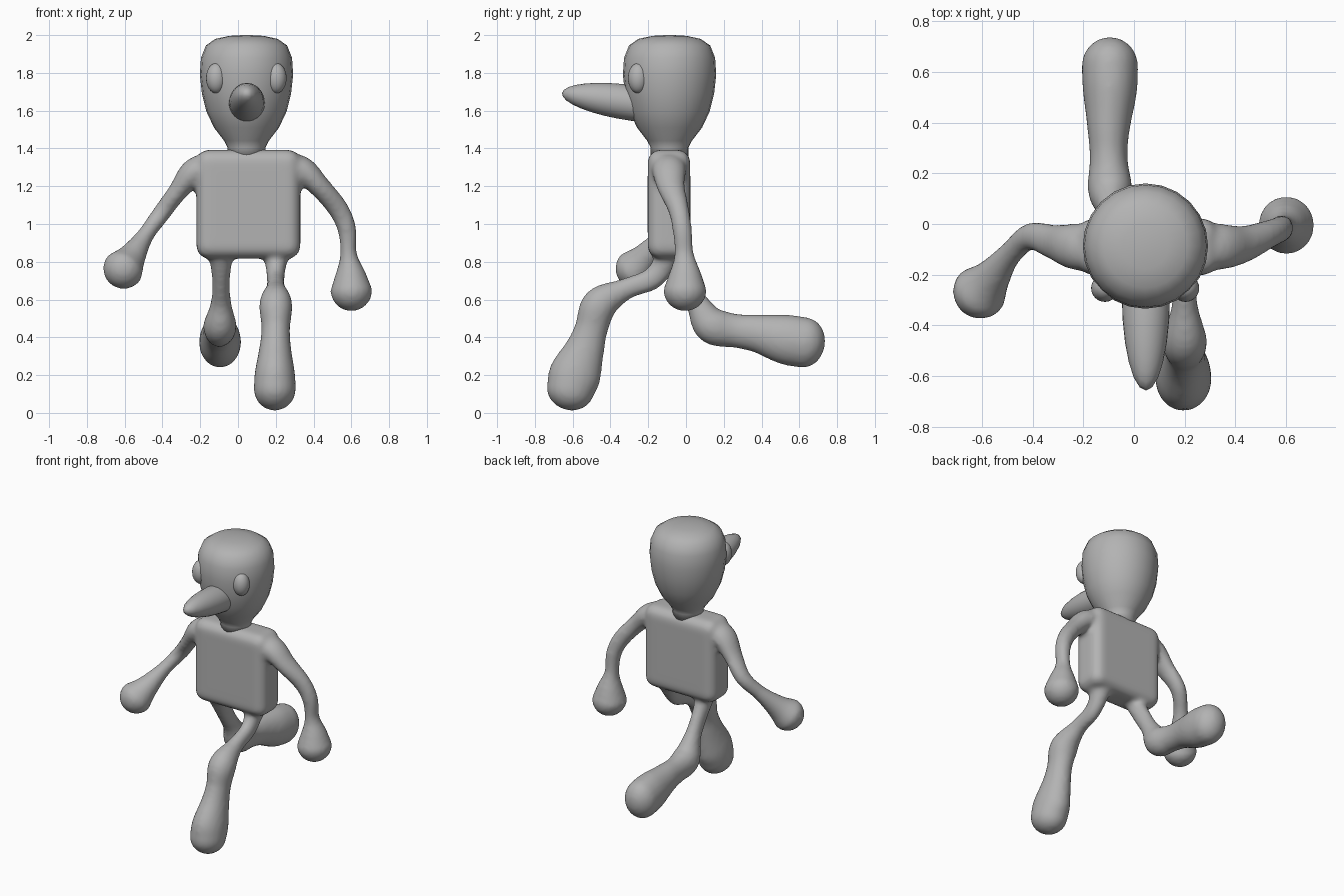
import bpy, bmesh, math
from mathutils import Vector, Matrix

old = bpy.data.objects.get("Cube")
if old:
    bpy.data.objects.remove(old, do_unlink=True)

grey = bpy.data.materials.new("clay grey")
grey.use_nodes = True
grey.diffuse_color = (0.45, 0.45, 0.45, 1)
grey.node_tree.nodes["Principled BSDF"].inputs["Base Color"].default_value = (0.45, 0.45, 0.45, 1)


def finish(name, bm):
    """Turn a bmesh into a smooth, coloured object."""
    bmesh.ops.recalc_face_normals(bm, faces=bm.faces)
    mesh = bpy.data.meshes.new(name)
    bm.to_mesh(mesh)
    bm.free()
    mesh.materials.append(grey)
    mesh.polygons.foreach_set("use_smooth", [True] * len(mesh.polygons))
    obj = bpy.data.objects.new(name, mesh)
    bpy.context.collection.objects.link(obj)
    return obj


def skin_rings(bm, rings):
    """Bridge successive vertex rings and close both ends."""
    n = len(rings[0])
    for a, b in zip(rings, rings[1:]):
        for i in range(n):
            j = (i + 1) % n
            bm.faces.new((a[i], a[j], b[j], b[i]))
    bm.faces.new(rings[0])
    bm.faces.new(rings[-1])


def spline(points, steps=6):
    """Catmull-Rom curve through points of position and two radii."""
    p = [Vector(q) for q in points]
    p = [2 * p[0] - p[1]] + p + [2 * p[-1] - p[-2]]
    out = []
    for a, b, c, d in zip(p, p[1:], p[2:], p[3:]):
        for s in range(steps):
            t = s / steps
            out.append(0.5 * (2 * b + (c - a) * t + (2 * a - 5 * b + 4 * c - d) * t * t
                              + (3 * b - a - 3 * c + d) * t ** 3))
    return out + [p[-2]]


def limb(bm, points, side, sides=20):
    """Elliptical tube along a curve with a rounded far end."""
    path = spline(points)
    rings = []

    def ring(centre, t, ru, rv):
        u = (side - t * side.dot(t)).normalized()
        v = t.cross(u)
        angles = [2 * math.pi * i / sides for i in range(sides)]
        rings.append([bm.verts.new(centre + u * ru * math.cos(a) + v * rv * math.sin(a))
                      for a in angles])

    for i, q in enumerate(path):
        t = (path[min(i + 1, len(path) - 1)].xyz - path[max(i - 1, 0)].xyz).normalized()
        ring(q.xyz, t, q[3], q[4])
    end = path[-1]
    for k in range(1, 7):
        a = k / 6 * math.radians(84)
        ring(end.xyz + t * min(end[3], end[4]) * math.sin(a), t,
             end[3] * math.cos(a), end[4] * math.cos(a))
    skin_rings(bm, rings)


# Vector subclass trick is avoided: 5D vectors have no xyz, so wrap the curve points
class Knot(list):
    @property
    def xyz(self):
        return Vector(self[:3])


raw_spline = spline
spline = lambda points: [Knot(q) for q in raw_spline(points)]

# Torso: rounded slab
bm = bmesh.new()
bmesh.ops.create_cube(bm, size=1, matrix=Matrix.Translation((0.055, -0.09, 1.105))
                      @ Matrix.Diagonal((0.55, 0.225, 0.575, 1)))
bmesh.ops.bevel(bm, geom=bm.edges[:], offset=0.065, segments=5, profile=0.5, affect='EDGES')

# Arms: position, depth radius, thickness radius
Y, X = Vector((0, 1, 0)), Vector((1, 0, 0))
limb(bm, [(-0.12, -0.09, 1.30, 0.09, 0.08), (-0.23, -0.09, 1.275, 0.092, 0.075),
          (-0.32, -0.07, 1.17, 0.07, 0.052), (-0.41, -0.05, 1.05, 0.054, 0.048),
          (-0.49, -0.12, 0.94, 0.05, 0.046), (-0.56, -0.21, 0.83, 0.075, 0.075),
          (-0.605, -0.265, 0.765, 0.11, 0.11)], Y)
limb(bm, [(0.22, -0.09, 1.30, 0.09, 0.08), (0.335, -0.09, 1.285, 0.092, 0.075),
          (0.43, -0.08, 1.20, 0.075, 0.058), (0.53, -0.04, 1.08, 0.056, 0.055),
          (0.577, -0.02, 0.97, 0.052, 0.05), (0.585, -0.01, 0.84, 0.052, 0.045),
          (0.595, -0.005, 0.74, 0.085, 0.08), (0.6, -0.005, 0.65, 0.116, 0.112)], Y)

# Legs: front leg steps forward, rear leg trails behind
limb(bm, [(0.2, -0.09, 0.89, 0.09, 0.09), (0.2, -0.11, 0.80, 0.06, 0.065),
          (0.2, -0.18, 0.71, 0.047, 0.06), (0.2, -0.32, 0.655, 0.052, 0.058),
          (0.2, -0.455, 0.575, 0.088, 0.094), (0.2, -0.50, 0.45, 0.076, 0.088),
          (0.197, -0.535, 0.34, 0.085, 0.105), (0.195, -0.585, 0.21, 0.107, 0.138),
          (0.195, -0.612, 0.125, 0.112, 0.128)], X)
limb(bm, [(-0.09, -0.09, 0.89, 0.09, 0.09), (-0.09, -0.07, 0.80, 0.06, 0.065),
          (-0.09, -0.01, 0.69, 0.047, 0.06), (-0.09, 0.06, 0.58, 0.055, 0.062),
          (-0.095, 0.135, 0.465, 0.088, 0.098), (-0.1, 0.26, 0.435, 0.075, 0.09),
          (-0.1, 0.38, 0.42, 0.085, 0.102), (-0.095, 0.52, 0.39, 0.107, 0.132),
          (-0.095, 0.625, 0.372, 0.112, 0.135)], X)
body = finish("body", bm)

# Fuse limbs and torso into one soft skin
fuse = body.modifiers.new("Fuse", 'REMESH')
fuse.mode = 'VOXEL'
fuse.voxel_size = 0.014
fuse.use_smooth_shade = True
soften = body.modifiers.new("Soften", 'SMOOTH')
soften.factor = 0.5
soften.iterations = 10

# Head and neck: turned profile of radius and height
profile = [(0.10, 1.36), (0.1, 1.405), (0.118, 1.44), (0.172, 1.51), (0.212, 1.595),
           (0.236, 1.69), (0.247, 1.79), (0.241, 1.88), (0.215, 1.945), (0.165, 1.98),
           (0.09, 1.996), (0.02, 2.0)]
bm = bmesh.new()
count = 24
skin_rings(bm, [[bm.verts.new((0.045 + r * math.cos(2 * math.pi * i / count),
                               -0.087 + r * math.sin(2 * math.pi * i / count), z))
                 for i in range(count)] for r, z in profile])
finish("head", bm)


def ellipsoid(name, centre, radii, tilt=0):
    bm = bmesh.new()
    bmesh.ops.create_uvsphere(bm, u_segments=24, v_segments=16, radius=1,
                              matrix=Matrix.Translation(centre) @ Matrix.Rotation(tilt, 4, 'X')
                              @ Matrix.Diagonal((*radii, 1)))
    finish(name, bm)


# Face: long nose and two bulging eyes
ellipsoid("nose", (0.047, -0.28, 1.64), (0.095, 0.38, 0.094), math.radians(-8))
for name, x in (("right_eye", -0.115), ("left_eye", 0.203)):
    ellipsoid(name, (x, -0.253, 1.772), (0.054, 0.054, 0.08))
